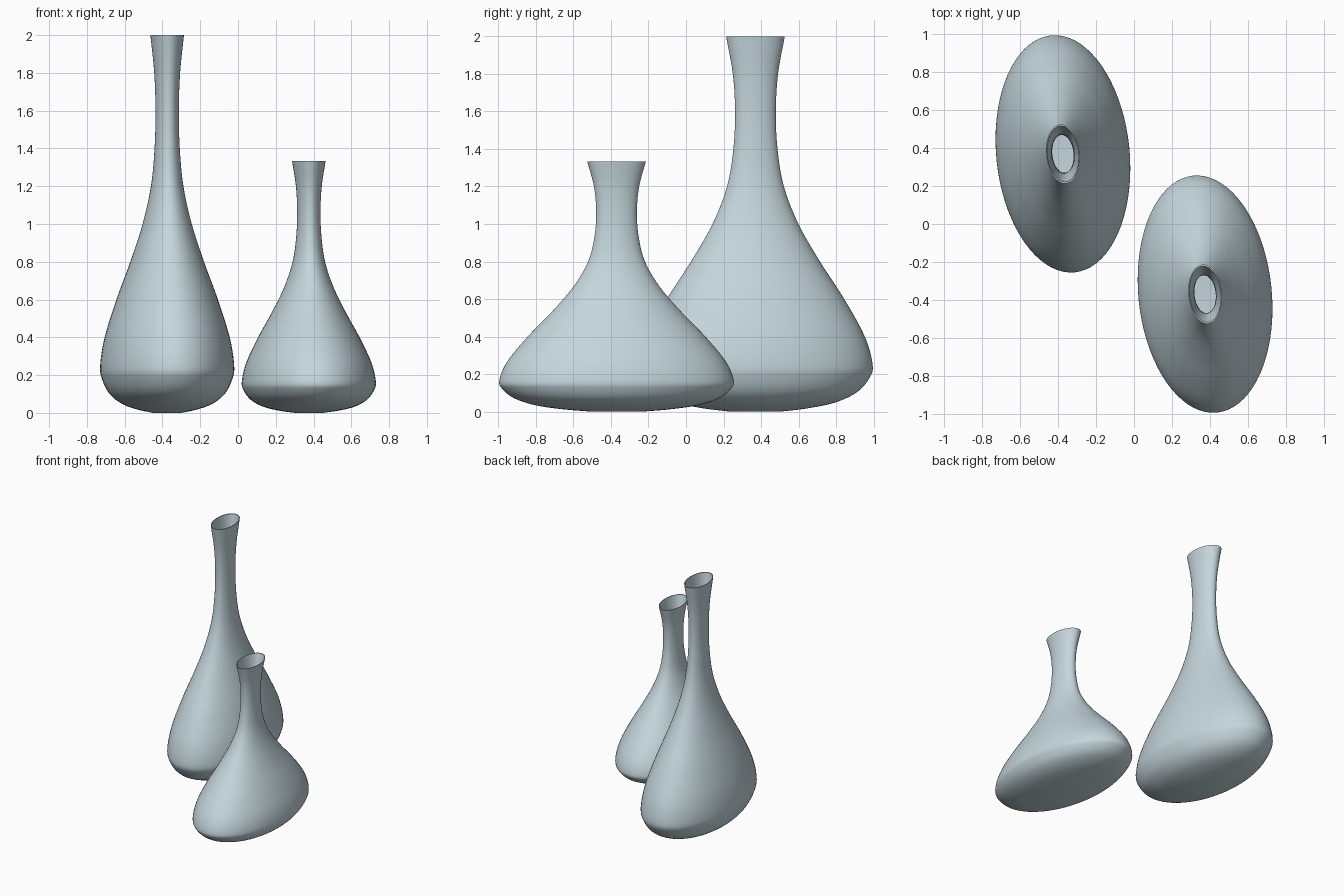
import bpy
import bmesh
import math
from mathutils import Vector, Matrix

cube = bpy.data.objects.get("Cube")
if cube:
    bpy.data.objects.remove(cube, do_unlink=True)

glaze = bpy.data.materials.new("pale_blue_grey_glaze")
glaze.use_nodes = True
colour = (0.55, 0.67, 0.71, 1)
glaze.diffuse_color = colour
shader = glaze.node_tree.nodes["Principled BSDF"]
shader.inputs["Base Color"].default_value = colour
shader.inputs["Roughness"].default_value = 0.5

SEGMENTS = 72
WALL = 0.009
FLATTEN = 0.56   # narrow radius / wide radius
TURN = 0.10      # slight turn of the oval about z

# Outer profile: (wide radius, height), foot to rim
PROFILE = [Vector(p) for p in (
    (0.13, 0), (0.28, 0.018), (0.43, 0.05), (0.545, 0.105), (0.61, 0.18),
    (0.627, 0.25), (0.585, 0.40), (0.475, 0.60), (0.345, 0.80), (0.23, 1.0),
    (0.152, 1.2), (0.118, 1.4), (0.109, 1.6), (0.121, 1.8), (0.157, 2.0))]


def smooth_curve(pts, steps=5):
    """Catmull-Rom curve through the points."""
    ext = [pts[0] * 2 - pts[1]] + pts + [pts[-1] * 2 - pts[-2]]
    out = []
    for a, b, c, d in zip(ext, ext[1:], ext[2:], ext[3:]):
        for i in range(steps):
            t = i / steps
            out.append(0.5 * (2 * b + (c - a) * t + (2 * a - 5 * b + 4 * c - d) * t ** 2
                              + (3 * b - a - 3 * c + d) * t ** 3))
    return out + [pts[-1]]


def inner_wall(pts):
    """Offset the profile inwards, rim level kept flat."""
    out = []
    for i, p in enumerate(pts):
        t = (pts[min(i + 1, len(pts) - 1)] - pts[max(i - 1, 0)]).normalized()
        out.append(p + Vector((-t.y, t.x)) * WALL)
    out[-1].y = pts[-1].y
    return out


def make_vase(name, x, y, height_scale):
    outer = smooth_curve([Vector((p.x, p.y * height_scale)) for p in PROFILE])
    path = outer + inner_wall(outer)[::-1]
    bm = bmesh.new()
    rings = []
    for p in path:
        ring = []
        for i in range(SEGMENTS):
            a = math.tau * i / SEGMENTS
            ring.append(bm.verts.new((p.x * FLATTEN * math.cos(a), p.x * math.sin(a), p.y)))
        rings.append(ring)
    for low, high in zip(rings, rings[1:]):
        for i in range(SEGMENTS):
            j = (i + 1) % SEGMENTS
            bm.faces.new((low[i], low[j], high[j], high[i]))
    # Foot and inside floor
    bm.faces.new(rings[0][::-1])
    bm.faces.new(rings[-1])
    bmesh.ops.rotate(bm, verts=bm.verts, cent=(0, 0, 0), matrix=Matrix.Rotation(TURN, 3, "Z"))
    mesh = bpy.data.meshes.new(name)
    bm.to_mesh(mesh)
    bm.free()
    mesh.materials.append(glaze)
    vase = bpy.data.objects.new(name, mesh)
    vase.location = (x, y, 0)
    bpy.context.collection.objects.link(vase)
    bpy.ops.object.select_all(action="DESELECT")
    vase.select_set(True)
    bpy.context.view_layer.objects.active = vase
    bpy.ops.object.shade_smooth_by_angle(angle=math.radians(40))


make_vase("tall_vase", -0.375, 0.37, 1.0)
make_vase("short_vase", 0.375, -0.37, 0.667)
